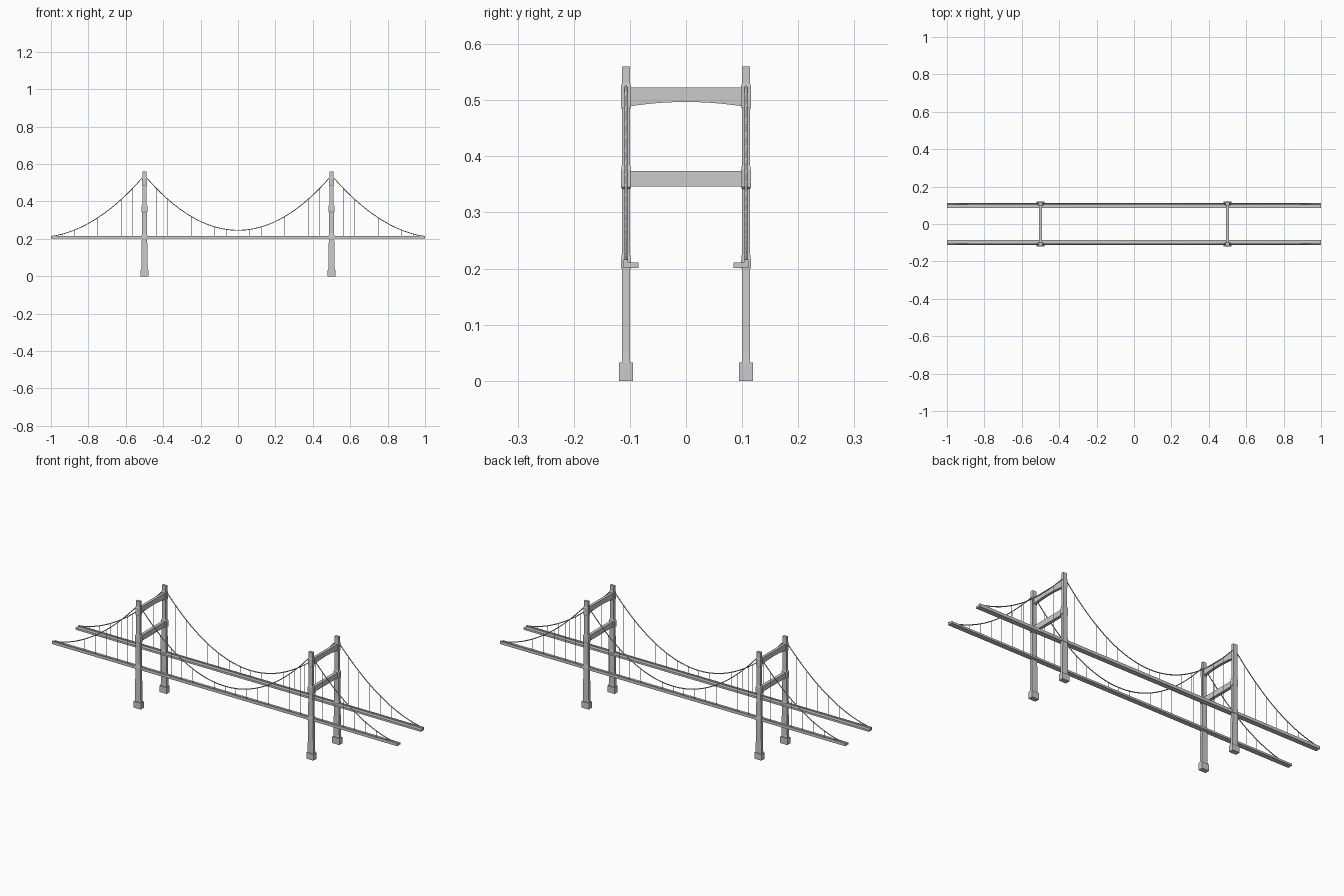
import bpy, bmesh
from mathutils import Matrix

if "Cube" in bpy.data.objects:
    bpy.data.objects.remove(bpy.data.objects["Cube"])

LEG_Y = 0.107
TOWER_X = 0.5
DECK_TOP = 0.211


def finish(name, bm):
    bmesh.ops.recalc_face_normals(bm, faces=bm.faces)
    me = bpy.data.meshes.new(name)
    bm.to_mesh(me)
    bm.free()
    ob = bpy.data.objects.new(name, me)
    bpy.context.collection.objects.link(ob)
    return ob


def loft(bm, rings):
    # Closed solid through rings of equal vertex count
    vr = [[bm.verts.new(p) for p in r] for r in rings]
    n = len(vr[0])
    for a, b in zip(vr, vr[1:]):
        for i in range(n):
            j = (i + 1) % n
            bm.faces.new((a[i], a[j], b[j], b[i]))
    bm.faces.new(vr[0][::-1])
    bm.faces.new(vr[-1])


def side_name(s):
    return "back" if s > 0 else "front"


def cable_z(x):
    a = abs(x)
    if a <= TOWER_X:
        return 0.246 + 0.294 * (a / TOWER_X) ** 2
    t = (1 - a) / (1 - TOWER_X)
    return 0.213 + 0.327 * (0.78 * t * t + 0.22 * t)


# Tower leg section: height, half depth along x, half width along y
LEG = [(0, .0205, .0125), (.033, .0205, .0125), (.033, .018, .0075),
       (.05, .0165, .0072), (.20, .0145, .0072), (.20, .0155, .009),
       (.212, .0155, .009), (.228, .014, .0072), (.342, .0125, .0072),
       (.345, .0155, .0088), (.376, .0155, .0088), (.385, .0115, .0072),
       (.484, .0115, .0072), (.488, .0128, .0088), (.525, .0128, .0088),
       (.530, .0115, .0072), (.56, .0115, .0072)]

for tx in (-TOWER_X, TOWER_X):
    tn = "right" if tx > 0 else "left"
    for s in (-1, 1):
        bm = bmesh.new()
        y = s * LEG_Y
        loft(bm, [[(tx - a, y - b, z), (tx + a, y - b, z),
                   (tx + a, y + b, z), (tx - a, y + b, z)] for z, a, b in LEG])
        finish(f"{tn}_tower_leg_{side_name(s)}", bm)

    # Upper crossbeam with arched underside
    bm = bmesh.new()
    n = 12
    rings = []
    for i in range(n + 1):
        y = -0.102 + 0.204 * i / n
        zb = 0.497 - 0.008 * (y / 0.102) ** 2
        rings.append([(tx - .007, y, zb), (tx + .007, y, zb),
                      (tx + .007, y, .523), (tx - .007, y, .523)])
    loft(bm, rings)
    finish(f"{tn}_upper_crossbeam", bm)

    # Lower crossbeam
    bm = bmesh.new()
    loft(bm, [[(tx - .008, y, .346), (tx + .008, y, .346),
               (tx + .008, y, .374), (tx - .008, y, .374)] for y in (-.102, .102)])
    finish(f"{tn}_lower_crossbeam", bm)

for s in (-1, 1):
    sn = side_name(s)
    # Deck edge girder with raised outer kerb
    prof = [(.085, .201), (.111, .201), (.111, .216), (.103, .216),
            (.103, DECK_TOP), (.085, DECK_TOP)]
    bm = bmesh.new()
    loft(bm, [[(x, s * y, z) for y, z in prof] for x in (-1, 1)])
    finish(f"deck_girder_{sn}", bm)

    # Main cable
    cu = bpy.data.curves.new(f"main_cable_{sn}", 'CURVE')
    cu.dimensions = '3D'
    cu.bevel_depth = 0.0025
    cu.bevel_resolution = 1
    cu.use_fill_caps = True
    sp = cu.splines.new('POLY')
    n = 80
    sp.points.add(n)
    for i in range(n + 1):
        x = -0.995 + 1.99 * i / n
        sp.points[i].co = (x, s * LEG_Y, cable_z(x), 1)
    ob = bpy.data.objects.new(f"main_cable_{sn}", cu)
    bpy.context.collection.objects.link(ob)

    # Vertical hangers
    bm = bmesh.new()
    for i in range(-15, 16):
        if abs(i) == 8:
            continue
        x = i * 0.0625
        z0, z1 = 0.208, cable_z(x)
        bmesh.ops.create_cone(bm, cap_ends=True, segments=6, radius1=.001,
                              radius2=.001, depth=z1 - z0,
                              matrix=Matrix.Translation((x, s * LEG_Y, (z0 + z1) / 2)))
    finish(f"hangers_{sn}", bm)
